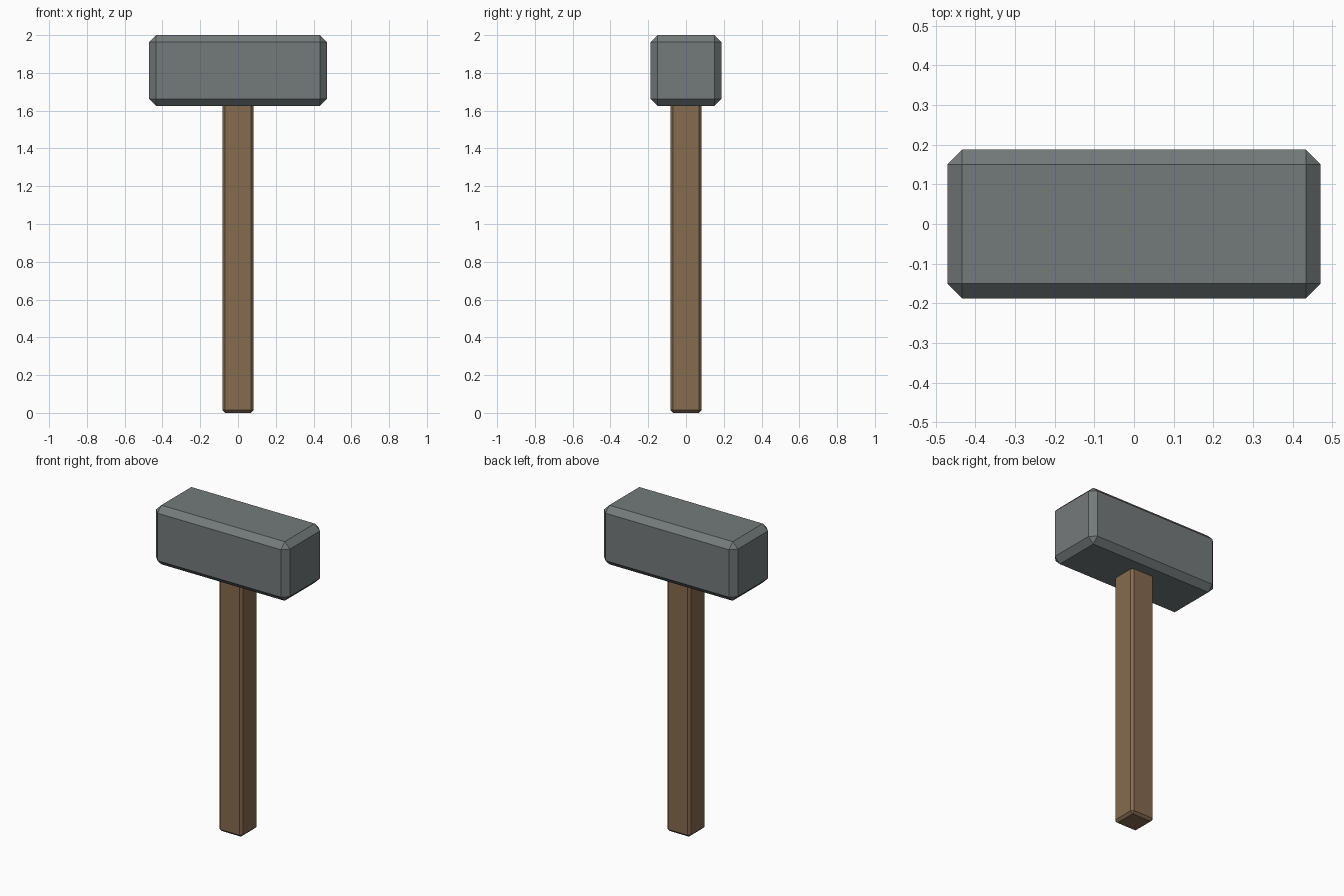
import bpy, bmesh
from mathutils import Vector

if "Cube" in bpy.data.objects:
    bpy.data.objects.remove(bpy.data.objects["Cube"])


def material(name, color):
    m = bpy.data.materials.new(name)
    m.diffuse_color = (*color, 1.0)
    m.use_nodes = True
    m.node_tree.nodes["Principled BSDF"].inputs["Base Color"].default_value = m.diffuse_color
    return m


def chamfered_box(name, size, z_bottom, chamfer, mat):
    """Flat-shaded box centred on x and y, with every edge chamfered."""
    bm = bmesh.new()
    bmesh.ops.create_cube(bm, size=1.0)
    bmesh.ops.scale(bm, vec=Vector(size), verts=bm.verts)
    bmesh.ops.translate(bm, vec=(0, 0, z_bottom + size[2] / 2), verts=bm.verts)
    bmesh.ops.bevel(bm, geom=bm.edges[:], offset=chamfer, offset_type='OFFSET',
                    segments=1, profile=0.5, affect='EDGES')
    bmesh.ops.recalc_face_normals(bm, faces=bm.faces)
    mesh = bpy.data.meshes.new(name)
    bm.to_mesh(mesh)
    bm.free()
    mesh.materials.append(mat)
    obj = bpy.data.objects.new(name, mesh)
    bpy.context.collection.objects.link(obj)
    return obj


stone = material("grey stone", (0.175, 0.195, 0.195))
wood = material("brown wood", (0.235, 0.145, 0.078))

# Block head
chamfered_box("hammer_head", (0.94, 0.375, 0.375), 1.625, 0.037, stone)

# Square handle, its top end sunk into the head
chamfered_box("handle", (0.166, 0.166, 1.68), 0.0, 0.015, wood)
